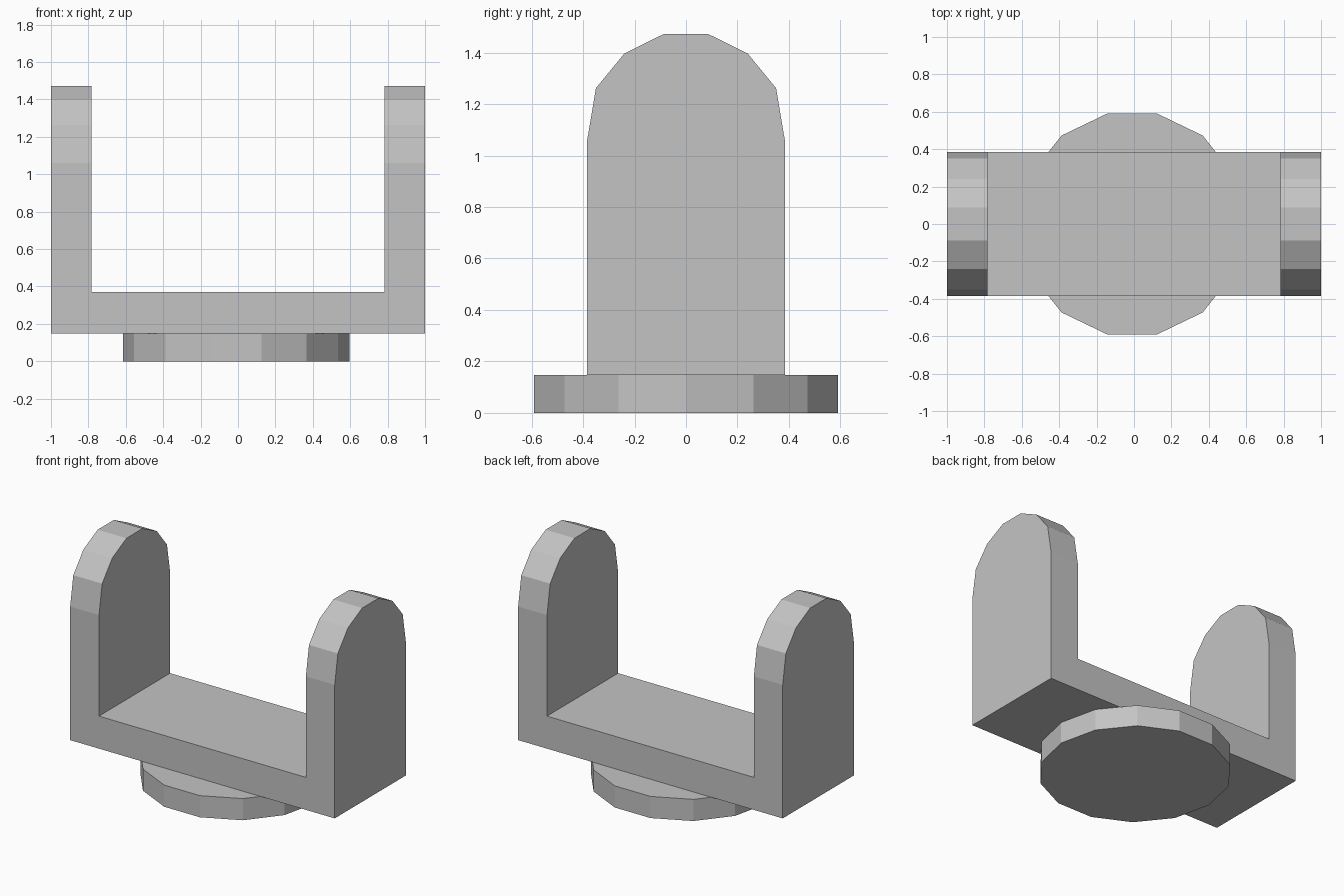
import bpy
import bmesh
import math
from mathutils import Vector

default = bpy.data.objects.get("Cube")
if default:
    bpy.data.objects.remove(default, do_unlink=True)

# Single plain grey for the whole model
grey = bpy.data.materials.new("plain grey")
grey.use_nodes = True
colour = (0.55, 0.55, 0.55, 1)
grey.diffuse_color = colour
grey.node_tree.nodes["Principled BSDF"].inputs["Base Color"].default_value = colour


def prism(name, outline, direction):
    """Extrude a closed outline of points along a direction vector."""
    bm = bmesh.new()
    face = bm.faces.new([bm.verts.new(p) for p in outline])
    result = bmesh.ops.extrude_face_region(bm, geom=[face])
    moved = [g for g in result["geom"] if isinstance(g, bmesh.types.BMVert)]
    bmesh.ops.translate(bm, verts=moved, vec=Vector(direction))
    bmesh.ops.recalc_face_normals(bm, faces=bm.faces[:])
    mesh = bpy.data.meshes.new(name)
    bm.to_mesh(mesh)
    bm.free()
    mesh.materials.append(grey)
    obj = bpy.data.objects.new(name, mesh)
    bpy.context.collection.objects.link(obj)
    return obj


def mirrored(half):
    """Close a right-hand half outline with its mirror image."""
    return half + [(-a, b) for a, b in reversed(half)]


# Round base disc with fourteen sides
sides, radius, base_top = 14, 0.605, 0.148
angles = [math.tau * i / sides for i in range(sides)]
prism("base_disc",
      [(radius * math.cos(a) - 0.01, radius * math.sin(a), 0) for a in angles],
      (0, 0, base_top))

# U-shaped bracket: channel seen from the front, trimmed to the arch of the arms
channel = mirrored([(1, base_top), (1, 1.6), (0.782, 1.6), (0.782, 0.37)])
bracket = prism("fork_bracket", [(x, -0.6, z) for x, z in channel], (0, 1.2, 0))

arch = mirrored([(0.384, 0), (0.384, 1.06), (0.35, 1.262), (0.24, 1.396), (0.087, 1.472)])
trimmer = prism("arch_trimmer", [(-1.2, y, z) for y, z in arch], (2.4, 0, 0))
trimmer.hide_render = True

trim = bracket.modifiers.new("arch trim", "BOOLEAN")
trim.operation = "INTERSECT"
trim.solver = "EXACT"
trim.object = trimmer
bpy.context.view_layer.objects.active = bracket
bpy.ops.object.modifier_apply(modifier=trim.name)
bpy.data.objects.remove(trimmer, do_unlink=True)
